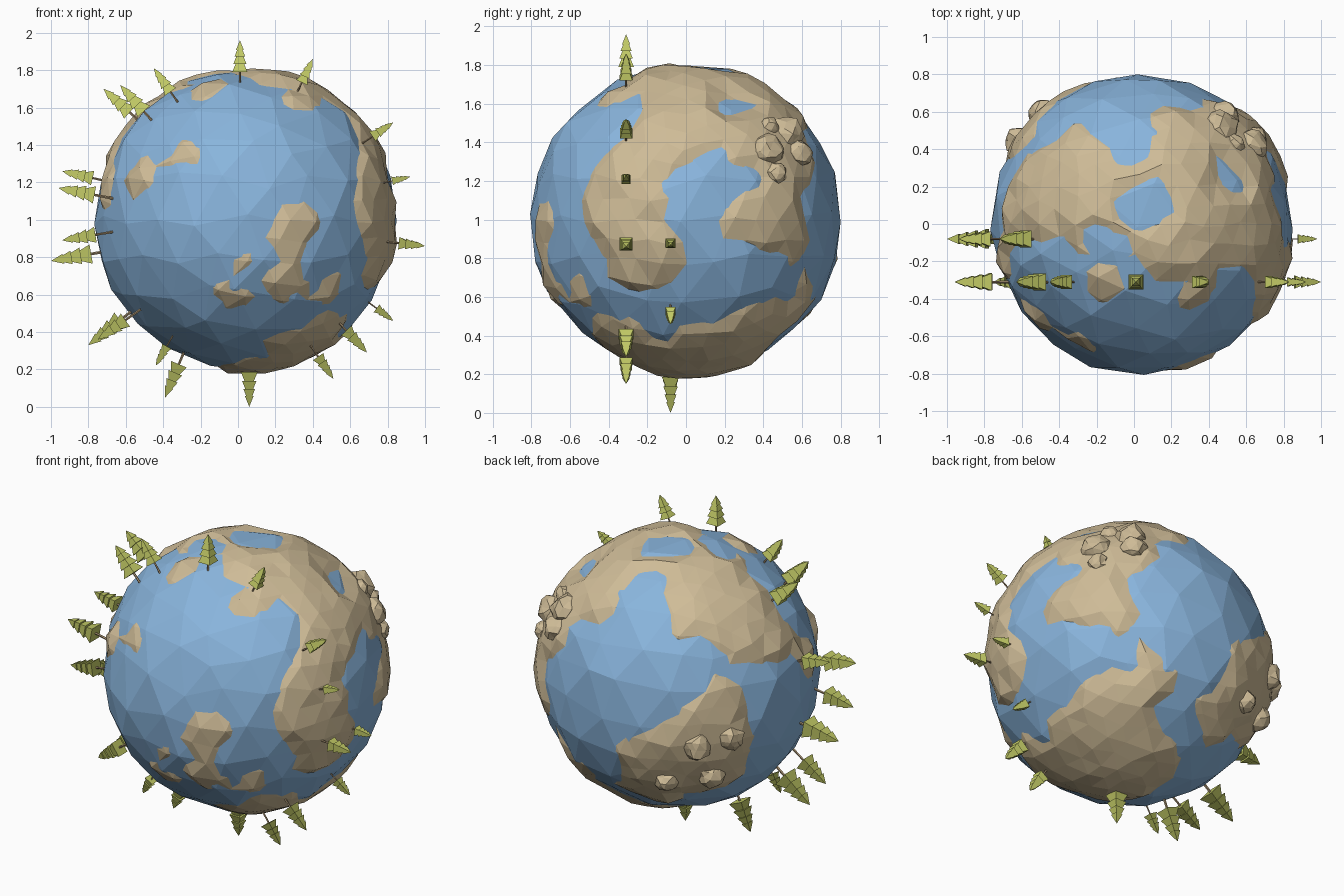
import bpy, bmesh, math, random
from mathutils import Vector, Matrix, noise

if "Cube" in bpy.data.objects:
    bpy.data.objects.remove(bpy.data.objects["Cube"])

random.seed(4)
C = Vector((0.045, 0, 1.0))          # planet centre
SEA = 0.806                          # ocean radius


def material(name, rgb):
    m = bpy.data.materials.new(name)
    m.diffuse_color = (*rgb, 1)
    m.use_nodes = True
    m.node_tree.nodes["Principled BSDF"].inputs["Base Color"].default_value = m.diffuse_color
    return m


BLUE = material("water", (0.25, 0.46, 0.72))
SAND = material("ground", (0.62, 0.50, 0.31))
LEAF = material("foliage", (0.53, 0.58, 0.13))
BARK = material("bark", (0.42, 0.31, 0.18))


def finish(bm, name, *mats):
    me = bpy.data.meshes.new(name)
    bm.to_mesh(me)
    bm.free()
    for m in mats:
        me.materials.append(m)
    ob = bpy.data.objects.new(name, me)
    bpy.context.collection.objects.link(ob)
    return ob


def jitter(a):
    return Vector([random.uniform(-a, a) for _ in range(3)])


# Land patches: direction from the centre and angular radius
continents = [
    (.90, -.40, .15, .32), (.93, -.30, -.20, .27), (.75, -.30, .50, .27),
    (.75, .00, .66, .38), (.70, .40, .60, .36), (.62, .57, .50, .36),
    (.80, .55, .05, .25), (.88, .38, .00, .17), (.70, .68, -.12, .17),
    (.20, .20, .95, .40), (-.30, .20, .92, .42), (-.65, .20, .70, .36),
    (-.82, .10, .50, .24), (.25, .60, .75, .27), (.30, -.10, .95, .33),
    (.42, -.42, .80, .19), (-.22, -.40, .88, .16), (-.45, .45, .75, .25),
    (.30, .10, -.95, .52), (.42, -.40, -.80, .30), (.50, .45, -.74, .30),
    (.35, .75, -.55, .17), (-.65, .66, -.25, .43), (-.35, .85, -.30, .28),
    (-.25, .75, -.60, .27), (-.75, .60, .15, .19)]
islands = [
    (-.40, -.80, .44, .12), (-.72, -.62, .30, .12), (.33, -.94, -.02, .14),
    (.20, -.95, -.20, .12), (.25, -.88, -.38, .16), (-.05, -.95, -.28, .11),
    (-.10, -.85, -.50, .12), (.52, -.70, -.50, .14), (-.90, -.25, .20, .12)]
lakes = [
    (0, .10, 1, .17), (.60, .30, .74, .14), (.62, -.50, .62, .17),
    (-.28, -.18, .94, .14), (.95, .02, .22, .18), (-.05, .55, .83, .15),
    (-.05, .62, -.78, .15)]
peaks = [(.62, .57, .50, .35), (-.65, .66, -.25, .4)]


def reach(d, patches):
    return max(r - d.angle(Vector((x, y, z))) for x, y, z, r in patches)


# Ocean: coarse faceted ball
bm = bmesh.new()
bmesh.ops.create_icosphere(bm, subdivisions=3, radius=1)
for v in bm.verts:
    d = (v.co + jitter(.05)).normalized()
    v.co = C + d * (SEA + random.uniform(-.012, .010))
finish(bm, "ocean", BLUE)

# Land: finer ball that rises through the water where there is a patch
bm = bmesh.new()
bmesh.ops.create_icosphere(bm, subdivisions=4, radius=1)
height = {}
for v in bm.verts:
    d = (v.co + jitter(.025)).normalized()
    f = max(reach(d, continents), reach(d, islands))
    f = min(f, -reach(d, lakes)) + .07 * noise.noise(d * 6)
    h = max(-.06, min(.022, f * .3))
    if f > 0:
        h += random.uniform(-.008, .010)
        h += max(0, reach(d, peaks)) * .05
    height[v] = h
    v.co = C + d * (SEA - .008 + h)
sunk = [f for f in bm.faces if all(height[v] < -.025 for v in f.verts)]
bmesh.ops.delete(bm, geom=sunk, context='FACES')
finish(bm, "land", SAND)

# Boulders on the two mountains
boulders = [
    (.72, .52, .45, .09), (.53, .65, .55, .09), (.55, .72, .43, .08),
    (.76, .58, .30, .06), (.62, .54, .60, .06),
    (-.66, .73, -.16, .085), (-.82, .55, -.12, .08),
    (-.69, .59, -.43, .085), (-.43, .77, -.47, .07)]
for i, (x, y, z, r) in enumerate(boulders):
    bm = bmesh.new()
    bmesh.ops.create_icosphere(bm, subdivisions=2, radius=r)
    for v in bm.verts:
        v.co = v.co + jitter(r * .12)
    bmesh.ops.translate(bm, verts=bm.verts, vec=C + Vector((x, y, z)).normalized() * .80)
    finish(bm, f"boulder_{i + 1}", SAND)


def cone(bm, sides, r1, r2, z0, z1, mat):
    turn = Matrix.Translation((0, 0, (z0 + z1) / 2)) @ Matrix.Rotation(math.pi / 4, 4, 'Z')
    vs = bmesh.ops.create_cone(bm, cap_ends=True, segments=sides, radius1=r1,
                               radius2=r2, depth=z1 - z0, matrix=turn)['verts']
    for f in {f for v in vs for f in v.link_faces}:
        f.material_index = mat


# Fir tree: thin trunk and stacked square tiers, from base to tip
def tree(i, x0, z0, x1, z1, y):
    base, tip = Vector((x0, y, z0)), Vector((x1, y, z1))
    axis = (tip - base).normalized()
    side = Vector((0, 1, 0))
    L = (tip - base).length
    bm = bmesh.new()
    cone(bm, 5, .03, .025, -.15, .40, 1)
    for r1, r2, a, b in [(.25, .10, .26, .52), (.215, .085, .45, .68),
                         (.175, .06, .62, .83), (.13, .0, .77, 1.0)]:
        cone(bm, 4, r1, r2, a, b, 0)
    frame = Matrix((side.cross(axis), side, axis)).transposed().to_4x4()
    bm.transform(Matrix.Translation(base) @ frame @ Matrix.Scale(L, 4))
    finish(bm, f"tree_{i + 1}", LEAF, BARK)


# Two rows of trees around the planet: base x z, tip x z
front_row = [
    (.01, 1.73, .01, 1.96), (.32, 1.69, .40, 1.86), (.68, 1.42, .83, 1.52),
    (.79, 1.20, .92, 1.23), (.81, .88, 1.0, .86), (.54, .45, .69, .29),
    (.40, .31, .51, .15), (-.36, .36, -.44, .22), (-.55, .50, -.75, .36),
    (-.70, .93, -.94, .89), (-.70, 1.12, -.96, 1.17),
    (-.46, 1.53, -.63, 1.72), (-.33, 1.64, -.45, 1.81)]
middle_row = [
    (.84, .88, .98, .87), (.71, .55, .83, .46), (.06, .25, .06, 0),
    (-.29, .29, -.39, .05), (-.57, .51, -.80, .33), (-.71, .83, -1.0, .78),
    (-.72, 1.21, -.94, 1.26), (-.53, 1.53, -.72, 1.70)]
placed = [(t, -.31) for t in front_row] + [(t, -.08) for t in middle_row]
for i, (t, y) in enumerate(placed):
    tree(i, *t, y)
